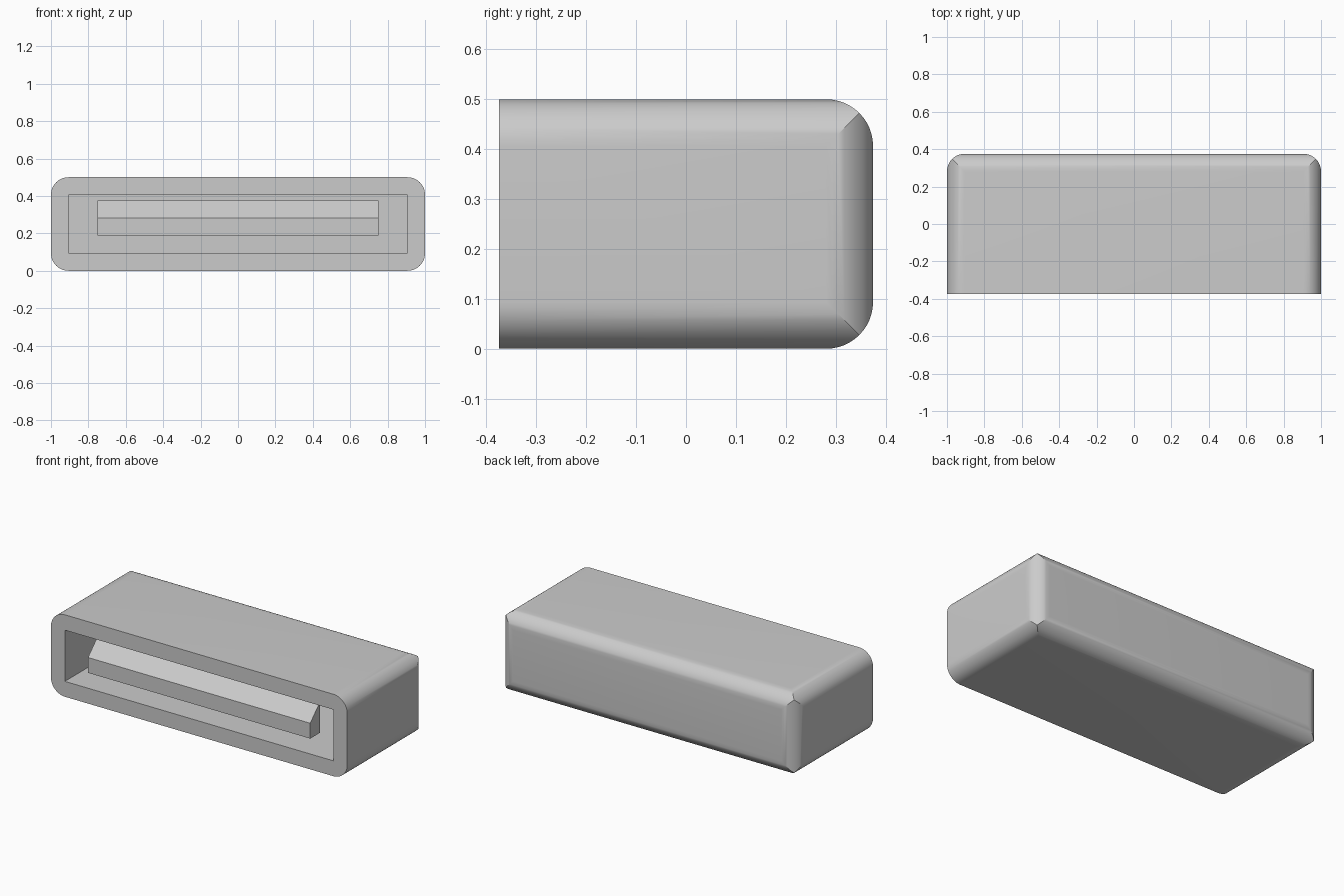
import bpy, bmesh
from math import sin, cos, pi, radians

if "Cube" in bpy.data.objects:
    bpy.data.objects.remove(bpy.data.objects["Cube"])

R = 0.09375            # edge radius, also wall thickness
HX, HY, HZ = 1.0, 0.375, 0.25
N = 12                 # segments per rounded edge


def finish(name, bm):
    bmesh.ops.recalc_face_normals(bm, faces=bm.faces)
    mesh = bpy.data.meshes.new(name)
    bm.to_mesh(mesh)
    bm.free()
    obj = bpy.data.objects.new(name, mesh)
    bpy.context.collection.objects.link(obj)
    return obj


def box(name, lo, hi):
    bm = bmesh.new()
    bmesh.ops.create_cube(bm, size=1)
    for v in bm.verts:
        v.co = [(a + b) / 2 + c * (b - a) for a, b, c in zip(lo, hi, v.co)]
    return finish(name, bm)


# Housing: rounded profile swept to the back, where rounded edges meet in mitres
bm = bmesh.new()
sections = [(-HY, 0)] + [(HY - R + R * sin(t), t)
                         for t in (pi / 2 * j / N for j in range(N + 1))]
for y, t in sections:
    for i in range(N + 1):
        p = pi / 2 * i / N
        x = HX - R + R * min(cos(p), cos(t))
        z = HZ - R + R * min(sin(p), cos(t))
        for sx in (-1, 1):
            for sz in (-1, 1):
                bm.verts.new((sx * x, y, HZ + sz * z))
bmesh.ops.remove_doubles(bm, verts=bm.verts, dist=1e-5)
hull = bmesh.ops.convex_hull(bm, input=bm.verts)
loose = [v for v in bm.verts if not v.link_faces]
bmesh.ops.delete(bm, geom=loose, context='VERTS')
bmesh.ops.dissolve_limit(bm, angle_limit=radians(0.5), verts=bm.verts, edges=bm.edges)
housing = finish("housing", bm)

# Cavity open to the front
cutter = box("cavity_cutter", (-HX + R, -0.6, R), (HX - R, HY - R, 2 * HZ - R))
cutter.hide_render = True
mod = housing.modifiers.new("cavity", 'BOOLEAN')
mod.operation = 'DIFFERENCE'
mod.solver = 'EXACT'
mod.object = cutter
bpy.context.view_layer.objects.active = housing
housing.select_set(True)
bpy.ops.object.modifier_apply(modifier=mod.name)
bpy.data.objects.remove(cutter)
bpy.ops.object.shade_smooth_by_angle(angle=radians(25))

# Bar in the opening, with a sloped upper front
profile = [(-HY, 2 * R), (-HY + R, 2 * R), (-HY + R, 4 * R), (-HY, 3 * R)]
bm = bmesh.new()
face = bm.faces.new([bm.verts.new((-0.75, y, z)) for y, z in profile])
ext = bmesh.ops.extrude_face_region(bm, geom=[face], use_keep_orig=True)
new = [g for g in ext["geom"] if isinstance(g, bmesh.types.BMVert)]
bmesh.ops.translate(bm, verts=new, vec=(1.5, 0, 0))
finish("slot_bar", bm)
